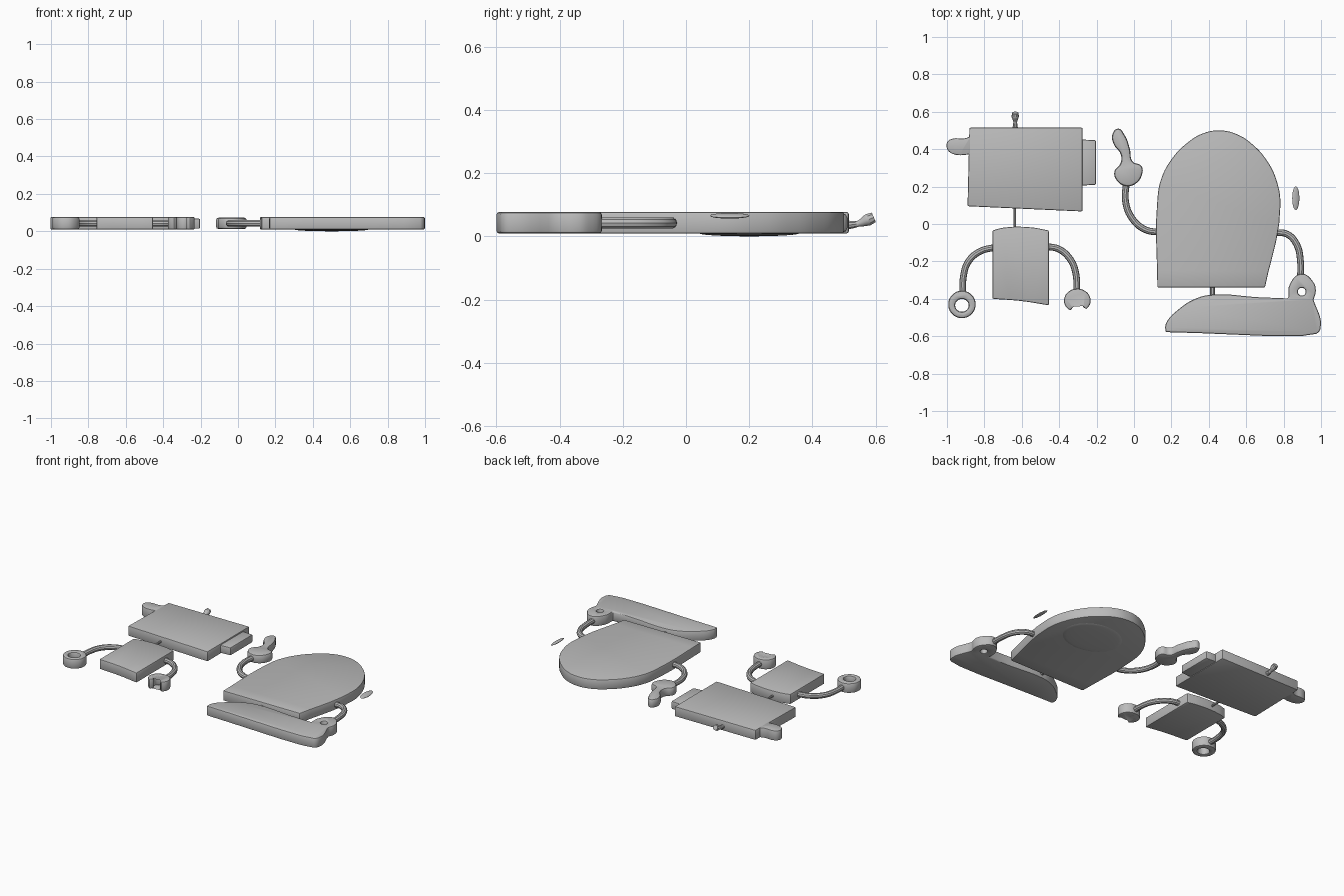
import bpy, bmesh, math
from mathutils import Matrix

cube = bpy.data.objects.get("Cube")
if cube:
    bpy.data.objects.remove(cube)

grey = bpy.data.materials.new("plain grey")
grey.use_nodes = True
grey.diffuse_color = (0.5, 0.5, 0.5, 1)
grey.node_tree.nodes["Principled BSDF"].inputs["Base Color"].default_value = (0.5, 0.5, 0.5, 1)

LOW, HIGH = 0.009, 0.077
parts = []


def add_object(name, data):
    obj = bpy.data.objects.new(name, data)
    bpy.context.collection.objects.link(obj)
    return obj


def finish(name, bm):
    mesh = bpy.data.meshes.new(name)
    bm.to_mesh(mesh)
    bm.free()
    mesh.materials.clear()
    mesh.materials.append(grey)
    parts.append(add_object(name, mesh))


def bake(name, curve):
    """Turn a curve into an editable welded bmesh."""
    obj = add_object(name + " path", curve)
    graph = bpy.context.evaluated_depsgraph_get()
    mesh = bpy.data.meshes.new_from_object(obj.evaluated_get(graph))
    bm = bmesh.new()
    bm.from_mesh(mesh)
    bpy.data.objects.remove(obj)
    bpy.data.meshes.remove(mesh)
    bmesh.ops.remove_doubles(bm, verts=bm.verts, dist=0.0001)
    return bm


def add_spline(curve, points, corners, closed, radii=None):
    spline = curve.splines.new("BEZIER")
    spline.bezier_points.add(len(points) - 1)
    spline.use_cyclic_u = closed
    for i, (bp, p) in enumerate(zip(spline.bezier_points, points)):
        bp.co = (p[0], p[1], p[2] if len(p) > 2 else 0)
        sharp = corners == "all" or i in corners
        bp.handle_left_type = bp.handle_right_type = "VECTOR" if sharp else "AUTO"
        if radii:
            bp.radius = radii[i]


def slab(name, outline, corners=(), hole=None, low=LOW, high=HIGH, bevel=0.007):
    """Extruded flat outline with softened rims and an optional hole."""
    curve = bpy.data.curves.new(name, "CURVE")
    curve.dimensions = "2D"
    curve.fill_mode = "BOTH"
    curve.extrude = (high - low) / 2
    curve.resolution_u = 1 if corners == "all" else 5
    add_spline(curve, outline, corners, True)
    if hole:
        add_spline(curve, hole, (), True)
    bm = bake(name, curve)
    bmesh.ops.translate(bm, verts=bm.verts, vec=(0, 0, (low + high) / 2))
    bmesh.ops.recalc_face_normals(bm, faces=bm.faces)
    bmesh.ops.dissolve_limit(bm, angle_limit=0.01, verts=bm.verts, edges=bm.edges)
    rims = [e for e in bm.edges if e.is_manifold and e.calc_face_angle() > 0.7]
    bmesh.ops.bevel(bm, geom=rims, offset=bevel, segments=2, profile=0.5,
                    affect="EDGES", clamp_overlap=False)
    finish(name, bm)


def tube(name, points, width=0.018, z=0.042, radii=None):
    curve = bpy.data.curves.new(name, "CURVE")
    curve.dimensions = "3D"
    curve.bevel_depth = width
    curve.bevel_resolution = 3
    curve.use_fill_caps = True
    curve.resolution_u = 6
    add_spline(curve, [(p[0], p[1], p[2] if len(p) > 2 else z) for p in points], (), False, radii)
    bm = bake(name, curve)
    bmesh.ops.recalc_face_normals(bm, faces=bm.faces)
    finish(name, bm)


def ellipsoid(name, centre, size, tilt=0):
    bm = bmesh.new()
    bmesh.ops.create_uvsphere(bm, u_segments=24, v_segments=12, radius=1)
    m = Matrix.Translation(centre) @ Matrix.Rotation(tilt, 4, "Y") @ Matrix.Diagonal((*size, 1))
    bmesh.ops.transform(bm, matrix=m, verts=bm.verts)
    finish(name, bm)


def arc(cx, cy, rx, ry, start=0, end=315, count=8):
    angles = [math.radians(start + (end - start) * i / (count - 1)) for i in range(count)]
    return [(cx + rx * math.cos(a), cy + ry * math.sin(a)) for a in angles]


# Small figure: head, ears, antenna and neck
slab("small_head", [(-0.89, 0.095), (-0.275, 0.067), (-0.275, 0.515), (-0.88, 0.515)], "all")
slab("right_ear", [(-0.87, 0.372), (-0.97, 0.375), (-1.0, 0.405), (-0.997, 0.44),
                   (-0.965, 0.457), (-0.91, 0.457), (-0.87, 0.47)], (0, 6))
slab("left_ear", [(-0.29, 0.205), (-0.203, 0.21), (-0.203, 0.448), (-0.29, 0.452)], "all",
     low=0.014, high=0.068)
tube("antenna", [(-0.635, 0.5, 0.035), (-0.635, 0.545, 0.04), (-0.635, 0.575, 0.052),
                 (-0.635, 0.594, 0.06)], 0.01, radii=(1.6, 1, 2, 1.7))
tube("small_neck", [(-0.637, 0.09), (-0.637, 0.05), (-0.637, -0.035)], 0.007)

# Small figure: body and arms
slab("small_body", [(-0.757, -0.4), (-0.6, -0.412), (-0.455, -0.435), (-0.455, -0.035),
                    (-0.55, -0.018), (-0.7, -0.02), (-0.757, -0.035)], (0, 2, 3, 6))
tube("small_right_arm", [(-0.745, -0.125), (-0.82, -0.145), (-0.885, -0.2),
                         (-0.912, -0.28), (-0.915, -0.38)])
tube("small_left_arm", [(-0.465, -0.12), (-0.4, -0.135), (-0.34, -0.19),
                        (-0.312, -0.26), (-0.305, -0.36)])
slab("ring_hand", arc(-0.92, -0.43, 0.073, 0.073), hole=arc(-0.92, -0.435, 0.036, 0.034), bevel=0.012)
slab("claw_hand", arc(-0.303, -0.41, 0.071, 0.064, -48, 238, 9)
     + arc(-0.303, -0.412, 0.036, 0.032, 238, -48, 9), (0, 8, 9, 17), bevel=0.009)

# Large figure: domed body with a faintly bulging underside
slab("large_body", [(0.125, -0.34), (0.7, -0.34), (0.783, 0.1), (0.76, 0.24), (0.71, 0.34),
                    (0.64, 0.42), (0.55, 0.48), (0.46, 0.5), (0.37, 0.485), (0.28, 0.43),
                    (0.2, 0.345), (0.145, 0.24), (0.125, 0.13)], (0, 1))
ellipsoid("underside_bulge", (0.5, 0.2, 0.01), (0.2, 0.16, 0.01))

# Large figure: raised arm and pointing hand
tube("raised_arm", [(0.14, -0.045), (0.06, -0.03), (-0.01, 0.03), (-0.045, 0.12), (-0.04, 0.23)])
slab("pointing_hand", [(-0.115, 0.48), (-0.11, 0.43), (-0.07, 0.37), (-0.072, 0.325),
                       (-0.105, 0.28), (-0.09, 0.23), (-0.045, 0.203), (0.005, 0.213),
                       (0.043, 0.265), (0.04, 0.31), (-0.008, 0.335), (-0.022, 0.4),
                       (-0.05, 0.475), (-0.085, 0.51)], low=0.012, high=0.073, bevel=0.014)

# Large figure: lowered arm, leg and broad base with a pierced hand
tube("lowered_arm", [(0.75, -0.045), (0.82, -0.055), (0.87, -0.11), (0.89, -0.2), (0.89, -0.29)])
tube("large_leg", [(0.42, -0.32), (0.42, -0.36), (0.42, -0.4)], 0.014)
slab("large_base", [(0.168, -0.578), (0.17, -0.535), (0.24, -0.455), (0.34, -0.395),
                    (0.42, -0.378), (0.67, -0.392), (0.825, -0.398), (0.832, -0.325),
                    (0.895, -0.266), (0.957, -0.308), (0.972, -0.355), (0.96, -0.405),
                    (0.998, -0.555), (0.975, -0.587)], (0, 6, 11),
     hole=arc(0.897, -0.362, 0.021, 0.021), bevel=0.009)

# Loose leaf-shaped sliver
ellipsoid("loose_sliver", (0.865, 0.138, 0.065), (0.02, 0.063, 0.007), 0.3)

# Smooth shading with crisp rims
bpy.ops.object.select_all(action="DESELECT")
for part in parts:
    part.select_set(True)
bpy.context.view_layer.objects.active = parts[0]
bpy.ops.object.shade_smooth_by_angle(angle=math.radians(35))
